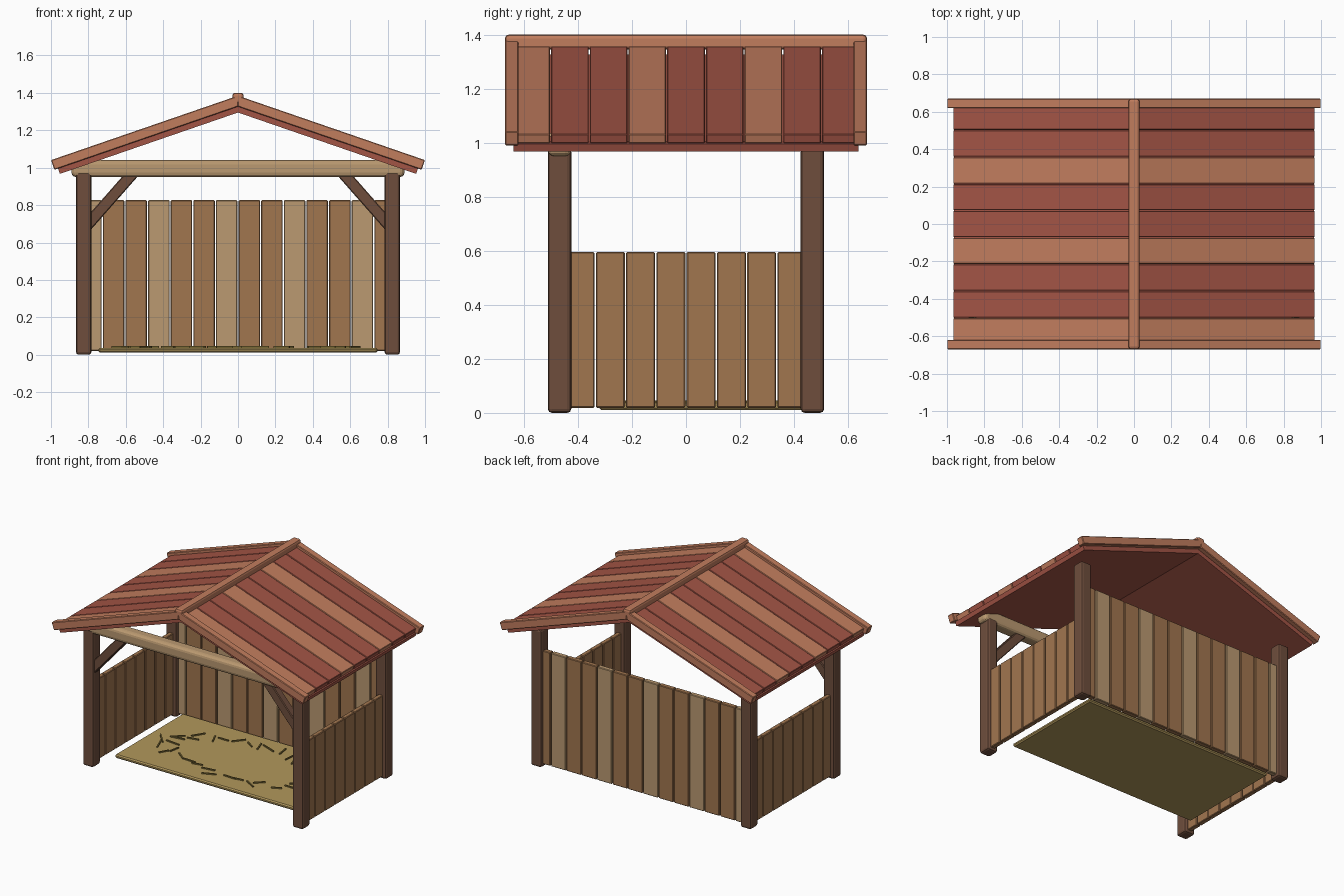
import bpy, bmesh, math, random
from mathutils import Vector, Matrix

if "Cube" in bpy.data.objects:
    bpy.data.objects.remove(bpy.data.objects["Cube"])

random.seed(4)


def material(name, hexa):
    lin = [(int(hexa[i:i + 2], 16) / 255) ** 2.2 for i in (0, 2, 4)]
    m = bpy.data.materials.new(name)
    m.diffuse_color = (*lin, 1)
    m.use_nodes = True
    m.node_tree.nodes["Principled BSDF"].inputs["Base Color"].default_value = m.diffuse_color
    return m


DARK = material("dark_timber", "6E4F3F")
BROWN = material("brown_board", "A07550")
TAN = material("pale_board", "B99870")
RED = material("red_roof", "A15547")
CLAY = material("clay_roof", "C07C5E")
STRAW = material("straw", "B0965C")
STALK = material("straw_stalk", "7A6A38")


def finish(name, bm, mat, bevel=0.0, segments=1):
    bmesh.ops.recalc_face_normals(bm, faces=bm.faces[:])
    me = bpy.data.meshes.new(name)
    bm.to_mesh(me)
    bm.free()
    ob = bpy.data.objects.new(name, me)
    bpy.context.collection.objects.link(ob)
    me.materials.append(mat)
    if bevel:
        mod = ob.modifiers.new("bevel", 'BEVEL')
        mod.width, mod.segments = bevel, segments
    return ob


def box(name, centre, size, mat, bevel=0.0, segments=1, rot=None):
    bm = bmesh.new()
    m = Matrix.Translation(centre) @ (rot or Matrix()) @ Matrix.Diagonal((*size, 1))
    bmesh.ops.create_cube(bm, size=1, matrix=m)
    return finish(name, bm, mat, bevel, segments)


# Roof helper: s runs down the slope, t is height above the roof underside
A = math.radians(19)
APEX = 1.295


def slope_part(name, side, s_end, t0, t1, y0, y1, mat, bevel=0.0):
    def pt(s, t):
        return side * (s * math.cos(A) + t * math.sin(A)), APEX - s * math.sin(A) + t * math.cos(A)
    profile = [pt(-t0 * math.tan(A), t0), pt(s_end, t0), pt(s_end, t1), pt(-t1 * math.tan(A), t1)]
    bm = bmesh.new()
    face = bm.faces.new([bm.verts.new((x, y0, z)) for x, z in profile])
    out = bmesh.ops.extrude_face_region(bm, geom=[face])["geom"]
    bmesh.ops.translate(bm, vec=(0, y1 - y0, 0), verts=[v for v in out if isinstance(v, bmesh.types.BMVert)])
    finish(name, bm, mat, bevel)


# Corner posts
for sx, side in ((-1, "left"), (1, "right")):
    for sy, end in ((-1, "front"), (1, "back")):
        box(f"{end}_{side}_post", (sx * 0.825, sy * 0.468, 0.49), (0.083, 0.087, 0.98), DARK, 0.015, 2)

    # Diagonal brace from front post to beam
    a, b = Vector((sx * 0.82, -0.468, 0.677)), Vector((sx * 0.55, -0.468, 0.984))
    d = b - a
    box(f"{side}_brace", (a + b) / 2, (0.062, 0.055, d.length), DARK, 0.005, 1,
        Matrix.Rotation(math.atan2(d.x, d.z), 4, 'Y'))

    # Low side wall boards
    for i in range(8):
        box(f"{side}_wall_board_{i}", (sx * 0.825, (i - 3.5) * 0.112, 0.307),
            (0.034, 0.107, 0.576), BROWN, 0.004)

    # Roof slab, boards and edge boards
    slope_part(f"{side}_roof_slab", sx, 1.007, 0, 0.03, -0.638, 0.638, RED)
    for i in range(9):
        y = (i - 4) * 0.1433
        slope_part(f"{side}_roof_board_{i}", sx, 1.0, 0.03, 0.066, y - 0.0695, y + 0.0695,
                   CLAY if i % 3 == 0 else RED, 0.003)
    for sy, end in ((-1, "front"), (1, "back")):
        slope_part(f"{end}_{side}_barge_board", sx, 1.028, 0.03, 0.085,
                   sy * 0.645 - 0.025, sy * 0.645 + 0.025, CLAY, 0.004)

# Ridge cap and front beam
box("ridge_cap", (0, 0, 1.372), (0.06, 1.34, 0.056), CLAY, 0.014, 2)
beam = box("front_beam", (0, -0.468, 0.995), (1.78, 0.088, 0.09), TAN, 0.024, 3)

# Back wall boards
for i in range(14):
    box(f"back_wall_board_{i}", ((i - 6.5) * 0.121, 0.468, 0.423), (0.115, 0.036, 0.806),
        TAN if i % 3 == 0 else BROWN, 0.004)

# Straw mat with a ring of loose stalks
box("straw_mat", (0, 0.06, 0.024), (1.49, 0.765, 0.026), STRAW, 0.008, 1)
bm = bmesh.new()
for i in range(38):
    t = math.tau * i / 38 + random.uniform(-0.06, 0.06)
    r = random.uniform(0.82, 1.05)
    m = (Matrix.Translation((0.61 * r * math.cos(t), 0.06 + 0.27 * r * math.sin(t), 0.041))
         @ Matrix.Rotation(random.uniform(0, math.pi), 4, 'Z')
         @ Matrix.Diagonal((random.uniform(0.07, 0.12), 0.009, 0.009, 1)))
    bmesh.ops.create_cube(bm, size=1, matrix=m)
finish("loose_straw", bm, STALK)
